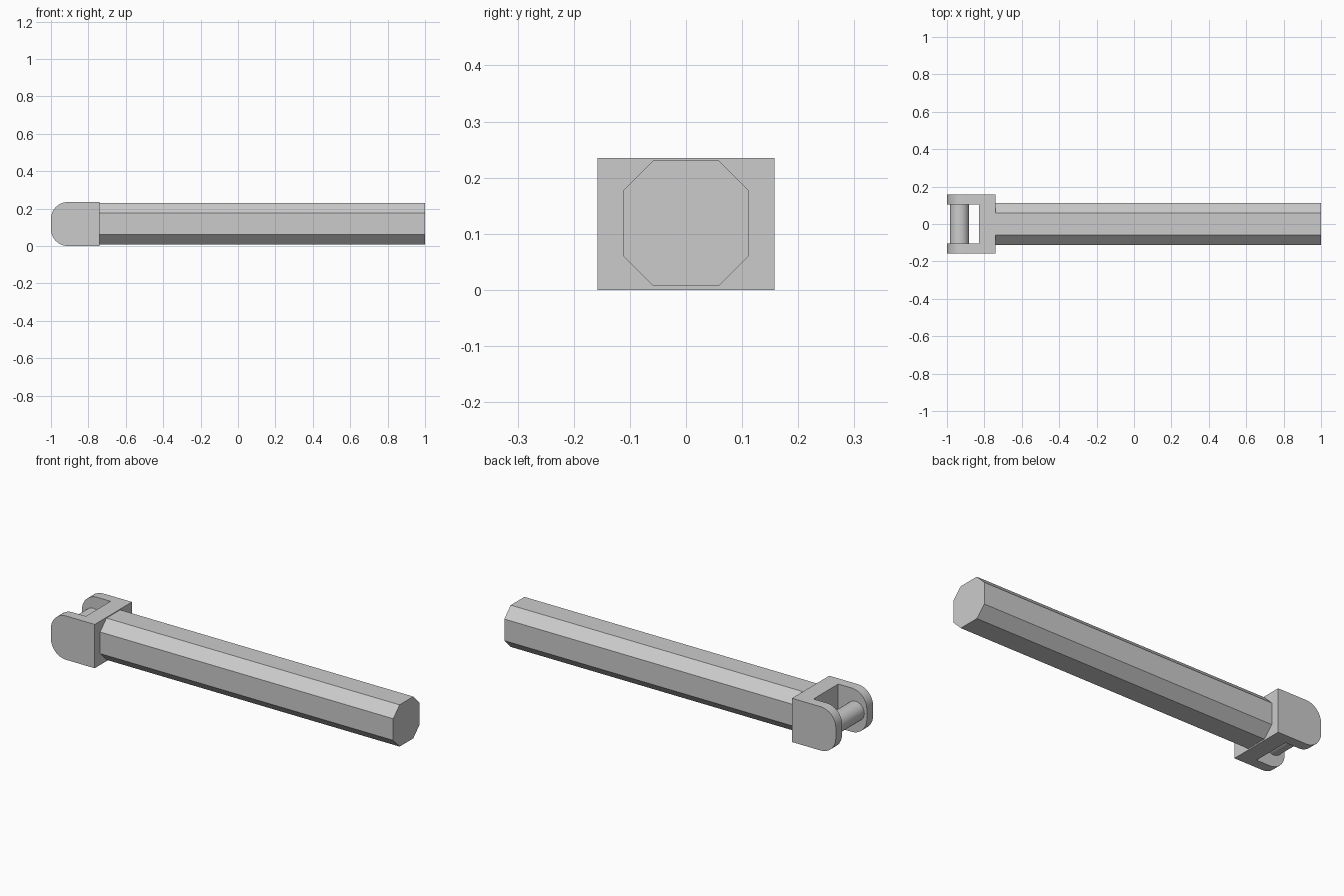
import bpy, bmesh
from math import pi

if "Cube" in bpy.data.objects:
    bpy.data.objects.remove(bpy.data.objects["Cube"])

MID_Z = 0.118


def finish(bm, name, smooth=False):
    bmesh.ops.recalc_face_normals(bm, faces=bm.faces[:])
    mesh = bpy.data.meshes.new(name)
    bm.to_mesh(mesh)
    bm.free()
    ob = bpy.data.objects.new(name, mesh)
    bpy.context.collection.objects.link(ob)
    if smooth:
        bpy.ops.object.select_all(action='DESELECT')
        bpy.context.view_layer.objects.active = ob
        ob.select_set(True)
        bpy.ops.object.shade_smooth_by_angle(angle=pi / 6)
    return ob


def extrude(points, offset):
    bm = bmesh.new()
    face = bm.faces.new([bm.verts.new(p) for p in points])
    geom = bmesh.ops.extrude_face_region(bm, geom=[face])["geom"]
    verts = [g for g in geom if isinstance(g, bmesh.types.BMVert)]
    bmesh.ops.translate(bm, verts=verts, vec=offset)
    return bm


# Octagonal shaft
a, b = 0.112, 0.058
octagon = [(a, -b), (a, b), (b, a), (-b, a), (-a, b), (-a, -b), (-b, -a), (b, -a)]
finish(extrude([(-0.745, y, z + MID_Z + 0.001) for y, z in octagon], (1.745, 0, 0)), "shaft")

# Fork: U-shaped plan, extruded up, with rounded arm tips
half = [(-0.74, 0.158), (-1, 0.158), (-1, 0.105), (-0.83, 0.105)]
plan = half + [(x, -y) for x, y in reversed(half)]
bm = extrude([(x, y, 0.001) for x, y in plan], (0, 0, 0.235))
tips = [e for e in bm.edges
        if all(v.co.x < -0.99 for v in e.verts)
        and abs(e.verts[0].co.z - e.verts[1].co.z) < 1e-5]
bmesh.ops.bevel(bm, geom=tips, offset=0.09, offset_type='OFFSET',
                segments=8, profile=0.5, affect='EDGES')
bm.verts.ensure_lookup_table()
bmesh.ops.translate(bm, verts=bm.verts[:], vec=(0, 0, -0.001))
finish(bm, "fork", True)

# Cross pin between the fork arms
bpy.ops.mesh.primitive_cylinder_add(vertices=32, radius=0.052, depth=0.22,
                                    location=(-0.933, 0, MID_Z), rotation=(pi / 2, 0, 0))
bpy.context.object.name = "cross_pin"
bpy.ops.object.shade_smooth_by_angle(angle=pi / 6)
